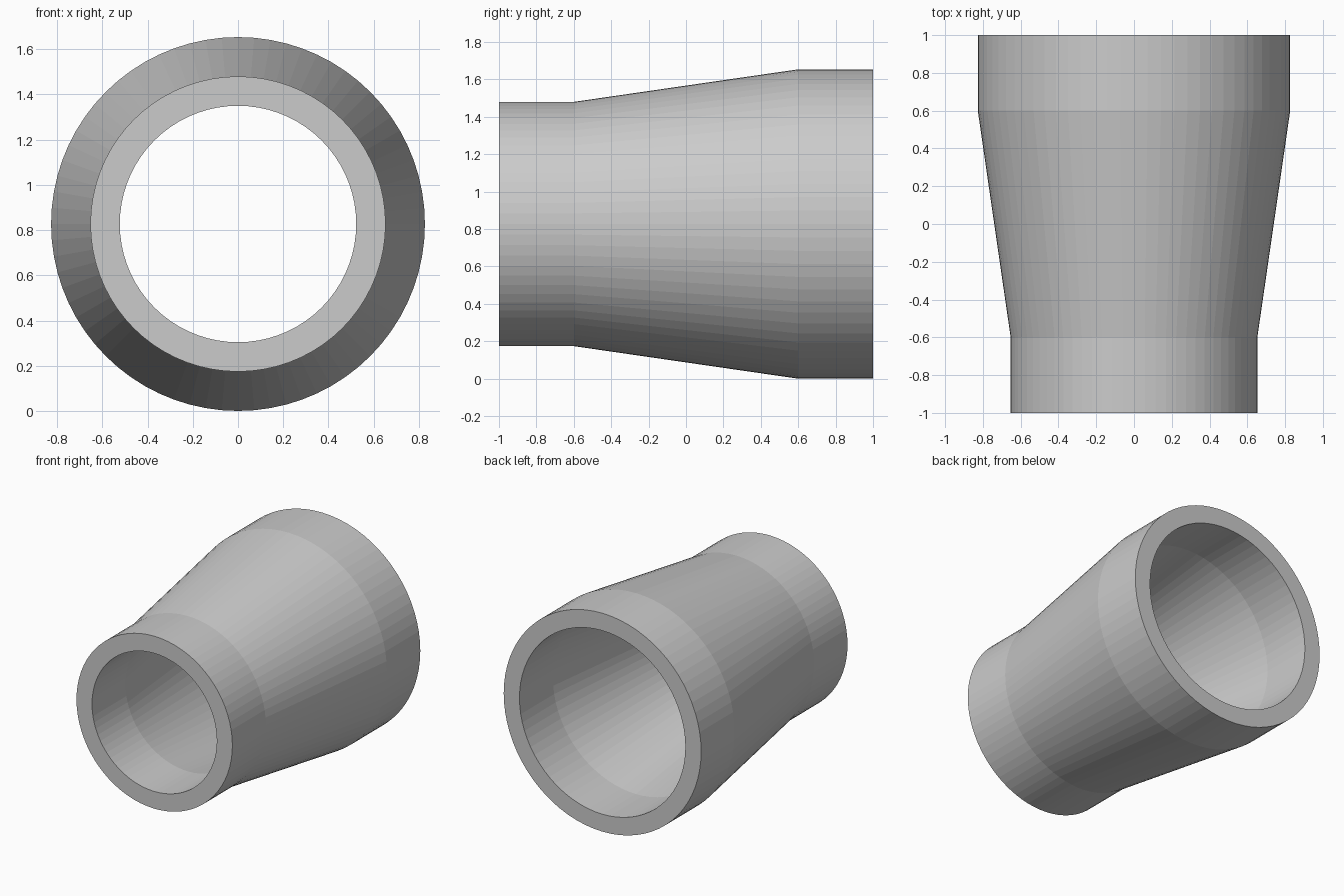
import bpy, bmesh, math

if "Cube" in bpy.data.objects:
    bpy.data.objects.remove(bpy.data.objects["Cube"])

SEGMENTS = 72
CENTRE_Z = 0.827

# Closed wall profile as (radius, y): outside front to back, then inside back to front
profile = [(0.653, -1.0), (0.653, -0.6), (0.827, 0.6), (0.827, 1.0),
           (0.695, 1.0), (0.695, 0.6), (0.523, -0.6), (0.523, -1.0)]

# Spin the profile around the y axis
bm = bmesh.new()
rings = []
for i in range(SEGMENTS):
    a = 2 * math.pi * i / SEGMENTS
    rings.append([bm.verts.new((r * math.sin(a), y, CENTRE_Z + r * math.cos(a)))
                  for r, y in profile])
n = len(profile)
for i in range(SEGMENTS):
    p, q = rings[i], rings[(i + 1) % SEGMENTS]
    for j in range(n):
        k = (j + 1) % n
        bm.faces.new((p[j], p[k], q[k], q[j]))
bmesh.ops.recalc_face_normals(bm, faces=bm.faces)

# Pipe reducer object
mesh = bpy.data.meshes.new("pipe_reducer")
bm.to_mesh(mesh)
bm.free()
reducer = bpy.data.objects.new("pipe_reducer", mesh)
bpy.context.collection.objects.link(reducer)
